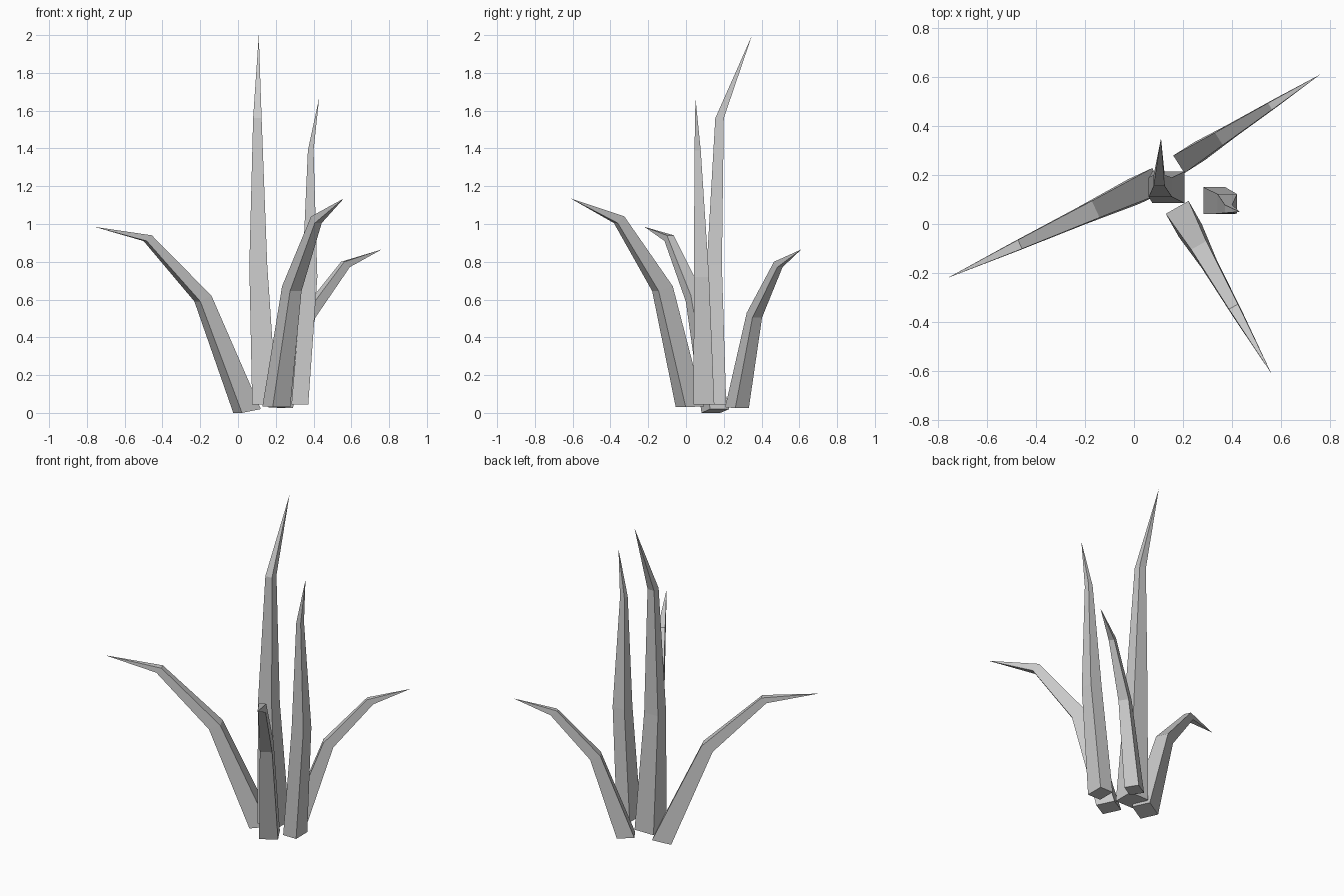
import bpy
import math

if "Cube" in bpy.data.objects:
    bpy.data.objects.remove(bpy.data.objects["Cube"])


# Loft square rings up to a pointed tip, with a closed base
def loft(name, rings, tip):
    verts = [v for ring in rings for v in ring] + [tip]
    last = 4 * (len(rings) - 1)
    faces = [(3, 2, 1, 0)]
    for b in range(0, last, 4):
        for i in range(4):
            j = (i + 1) % 4
            faces.append((b + i, b + j, b + 4 + j, b + 4 + i))
    for i in range(4):
        faces.append((last + i, last + (i + 1) % 4, len(verts) - 1))
    mesh = bpy.data.meshes.new(name)
    mesh.from_pydata(verts, [], faces)
    obj = bpy.data.objects.new(name, mesh)
    bpy.context.collection.objects.link(obj)


# Drooping blade: section = inner reach, inner z, outer reach, outer z, width
def bent_blade(name, base, tip, sections):
    a = math.atan2(tip[1] - base[1], tip[0] - base[0])
    c, s = math.cos(a), math.sin(a)

    def place(r, t, z):
        return (base[0] + r * c - t * s, base[1] + r * s + t * c, z)

    rings = []
    for ri, zi, ro, zo, w in sections:
        h = w / 2
        rings.append([place(ri, -h, zi), place(ro, -h, zo),
                      place(ro, h, zo), place(ri, h, zi)])
    loft(name, rings, tip)


# Upright blade: section = x min, x max, y min, y max, z
def upright_blade(name, tip, sections):
    loft(name, [[(x0, y0, z), (x1, y0, z), (x1, y1, z), (x0, y1, z)]
                for x0, x1, y0, y1, z in sections], tip)


bent_blade("left_blade", (0.048, 0.155), (-0.76, -0.22, 0.985), [
    (-0.055, 0.02, 0.055, 0.0, 0.11),
    (0.225, 0.62, 0.29, 0.59, 0.075),
    (0.565, 0.94, 0.595, 0.91, 0.04)])
bent_blade("front_blade", (0.203, 0.02), (0.56, -0.61, 1.135), [
    (-0.055, 0.035, 0.055, 0.03, 0.107),
    (0.123, 0.67, 0.209, 0.645, 0.07),
    (0.41, 1.04, 0.45, 1.005, 0.042)])
bent_blade("right_blade", (0.225, 0.27), (0.76, 0.61, 0.865), [
    (-0.05, 0.03, 0.05, 0.025, 0.085),
    (0.143, 0.53, 0.2, 0.505, 0.06),
    (0.39, 0.80, 0.425, 0.772, 0.032)])
upright_blade("tall_blade", (0.11, 0.35, 2.0), [
    (0.075, 0.205, 0.085, 0.213, 0.045),
    (0.06, 0.155, 0.11, 0.19, 0.78),
    (0.08, 0.125, 0.155, 0.2, 1.56)])
upright_blade("short_upright_blade", (0.43, 0.05, 1.67), [
    (0.283, 0.372, 0.04, 0.15, 0.045),
    (0.34, 0.42, 0.042, 0.122, 0.72),
    (0.37, 0.4, 0.045, 0.078, 1.39)])
